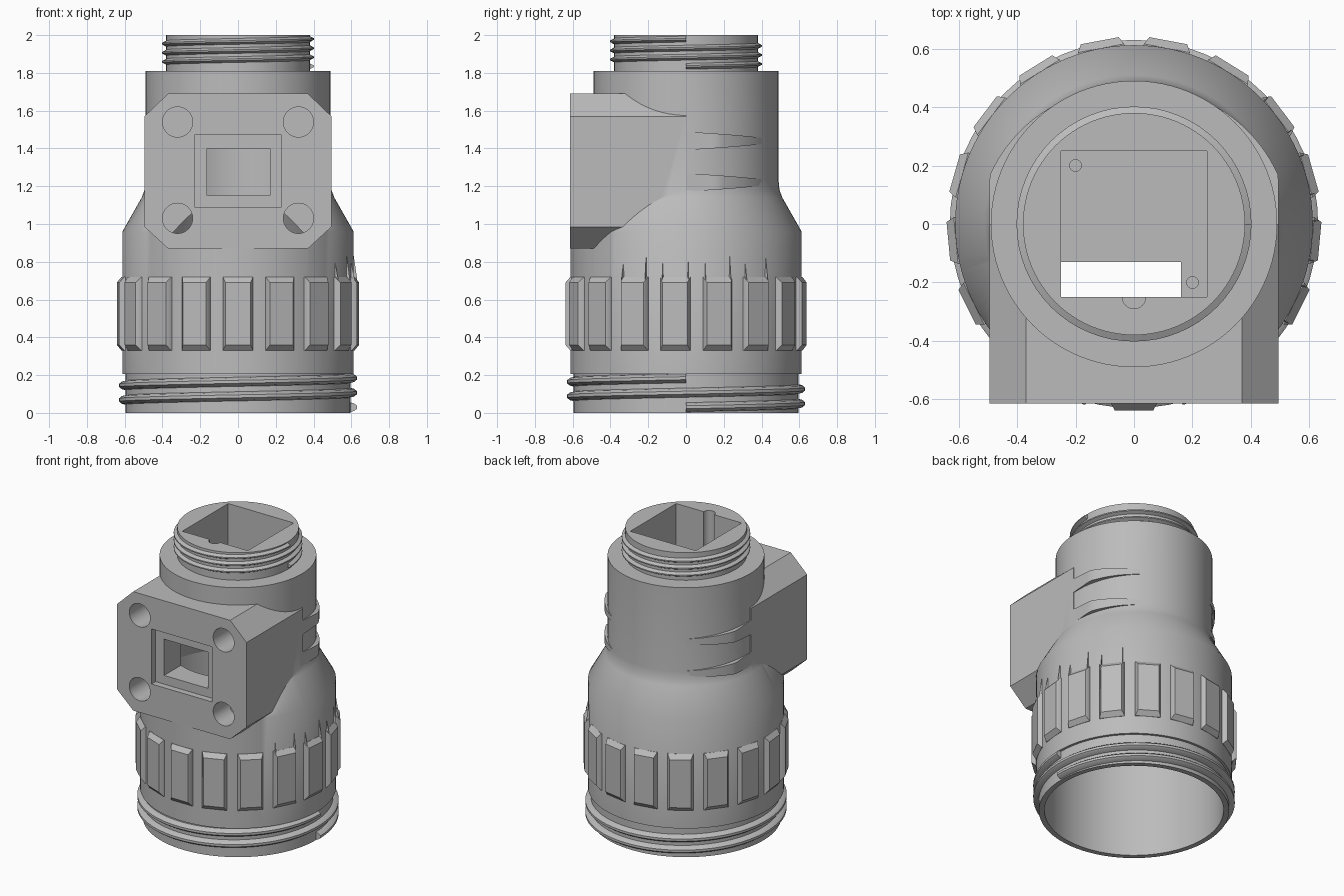
import bpy, bmesh
from math import sin, cos, pi, radians

cube = bpy.data.objects.get("Cube")
if cube:
    bpy.data.objects.remove(cube, do_unlink=True)

grey = bpy.data.materials.new("plain grey")
grey.use_nodes = True
grey.diffuse_color = (0.5, 0.5, 0.5, 1)
grey.node_tree.nodes["Principled BSDF"].inputs["Base Color"].default_value = (0.5, 0.5, 0.5, 1)


def loft(name, rings):
    """Closed solid skinned through rings of equal point count."""
    bm = bmesh.new()
    loops = [[bm.verts.new(p) for p in ring] for ring in rings]
    n = len(loops[0])
    for a, b in zip(loops, loops[1:]):
        for i in range(n):
            j = (i + 1) % n
            bm.faces.new((a[i], a[j], b[j], b[i]))
    bm.faces.new(loops[0])
    bm.faces.new(loops[-1])
    bmesh.ops.recalc_face_normals(bm, faces=bm.faces)
    mesh = bpy.data.meshes.new(name)
    bm.to_mesh(mesh)
    bm.free()
    mesh.materials.append(grey)
    ob = bpy.data.objects.new(name, mesh)
    bpy.context.collection.objects.link(ob)
    return ob


def lathe(name, profile, x=0, y=0, n=96):
    turns = [2 * pi * i / n for i in range(n)]
    return loft(name, [[(x + r * cos(t), y + r * sin(t), z) for t in turns] for r, z in profile])


def box(name, x0, x1, y0, y1, z0, z1):
    return loft(name, [[(x0, y0, z), (x1, y0, z), (x1, y1, z), (x0, y1, z)] for z in (z0, z1)])


def combine(ob, tool, operation):
    mod = ob.modifiers.new("combine", 'BOOLEAN')
    mod.operation, mod.object, mod.solver = operation, tool, 'EXACT'
    graph = bpy.context.evaluated_depsgraph_get()
    mesh = bpy.data.meshes.new_from_object(ob.evaluated_get(graph))
    ob.modifiers.clear()
    ob.data = mesh
    bpy.data.objects.remove(tool, do_unlink=True)


def thread(name, section, z0, pitch, turns, steps=64):
    rings = []
    total = int(turns * steps)
    for i in range(total + 1):
        t = 2 * pi * i / steps
        z = z0 + pitch * i / steps
        rings.append([(r * cos(t), r * sin(t), z + dz) for r, dz in section])
    return loft(name, rings)


# Turned body with the front mounting block
body = lathe("body", [(0.595, 0), (0.595, 0.205), (0.612, 0.205), (0.612, 0.96),
                      (0.51, 1.14), (0.495, 1.18), (0.49, 1.23), (0.49, 1.81),
                      (0.38, 1.81), (0.38, 2.0)])
outline = [(-0.37, 0.87), (0.37, 0.87), (0.495, 0.985), (0.495, 1.57),
           (0.37, 1.69), (-0.37, 1.69), (-0.495, 1.57), (-0.495, 0.985)]
block = loft("mounting_block", [[(x, y, z) for x, z in outline] for y in (-0.614, 0)])
combine(body, block, 'UNION')

# Hollow interior, square bore with key groove, floor slot and blind holes
cutters = [
    lathe("lower_cavity", [(0.56, -0.1), (0.56, 0.9), (0.42, 1.14), (0.42, 1.47)]),
    box("square_bore", -0.25, 0.25, -0.25, 0.25, 1.55, 2.1),
    lathe("key_groove", [(0.04, 1.56), (0.04, 2.1)], 0, -0.25, 24),
    box("floor_slot", -0.25, 0.16, -0.25, -0.13, 1.4, 1.7),
    lathe("blind_hole", [(0.02, 1.51), (0.02, 1.6)], -0.2, 0.2, 20),
    lathe("blind_hole", [(0.02, 1.51), (0.02, 1.6)], 0.2, -0.2, 20),
    box("window_recess", -0.23, 0.23, -0.7, -0.57, 1.09, 1.47),
    box("window", -0.165, 0.17, -0.7, -0.25, 1.15, 1.4),
]
# Screw holes at the block corners
for x in (-0.32, 0.32):
    for z in (1.03, 1.54):
        circle = [(x + 0.08 * cos(2 * pi * i / 32), z + 0.08 * sin(2 * pi * i / 32)) for i in range(32)]
        cutters.append(loft("screw_hole", [[(px, y, pz) for px, pz in circle] for y in (-0.7, -0.4)]))
for cutter in cutters:
    combine(body, cutter, 'DIFFERENCE')

# Coarse rounded thread at the base, fine sharp thread at the neck
base_thread = thread("base_thread", [(0.58, -0.028), (0.615, -0.02), (0.63, -0.008),
                                     (0.63, 0.008), (0.615, 0.02), (0.58, 0.028)], 0.03, 0.077, 2)
neck_thread = thread("neck_thread", [(0.37, -0.021), (0.402, -0.004), (0.402, 0.004),
                                     (0.37, 0.021)], 1.835, 0.048, 3)

# Grip ribs around the lower body
RIBS = 17


def rib_ring(angle, r, half, z0, z1):
    ca, sa = cos(angle), sin(angle)
    corners = [(-half, z0), (half, z0), (half, z1), (-half, z1)]
    return [(r * ca - w * sa, r * sa + w * ca, z) for w, z in corners]


for i in range(RIBS):
    angle = -pi / 2 + 2 * pi * i / RIBS
    loft("grip_rib", [rib_ring(angle, 0.58, 0.08, 0.33, 0.72),
                      rib_ring(angle, 0.612, 0.08, 0.33, 0.72),
                      rib_ring(angle, 0.638, 0.066, 0.36, 0.69)])
    # Thin tapering slivers above the ribs on the left side
    if 3 <= i <= 6:
        for side in (-1, 1):
            a = angle + side * 0.11
            loft("rib_sliver", [[(r * cos(a + d), r * sin(a + d), z)
                                 for r, d in ((0.59, -w), (0.59, w), (out, 0))]
                                for z, w, out in ((0.7, 0.014, 0.632),
                                                  (0.81 + 0.02 * side, 0.002, 0.613))])

# Tapering fins that wrap back from the block
for side in (-1, 1):
    for zc in (1.44, 1.22):
        rings = []
        for i in range(20):
            f = i / 19
            a = radians(-3 + 60 * f)
            r = min(0.495 / cos(a), 0.54 - 0.052 * f)
            h = 0.051 - 0.036 * f
            rings.append([(side * q * cos(a), q * sin(a), zc + dz)
                          for q, dz in ((0.45, -h), (r, -h), (r, h), (0.45, h))])
        loft("side_fin", rings)

# Smooth shading with crisp edges
for ob in bpy.context.collection.objects:
    if ob.type == 'MESH' and grey.name in ob.data.materials:
        ob.select_set(True)
        bpy.context.view_layer.objects.active = ob
    else:
        ob.select_set(False)
bpy.ops.object.shade_smooth_by_angle(angle=radians(30))
